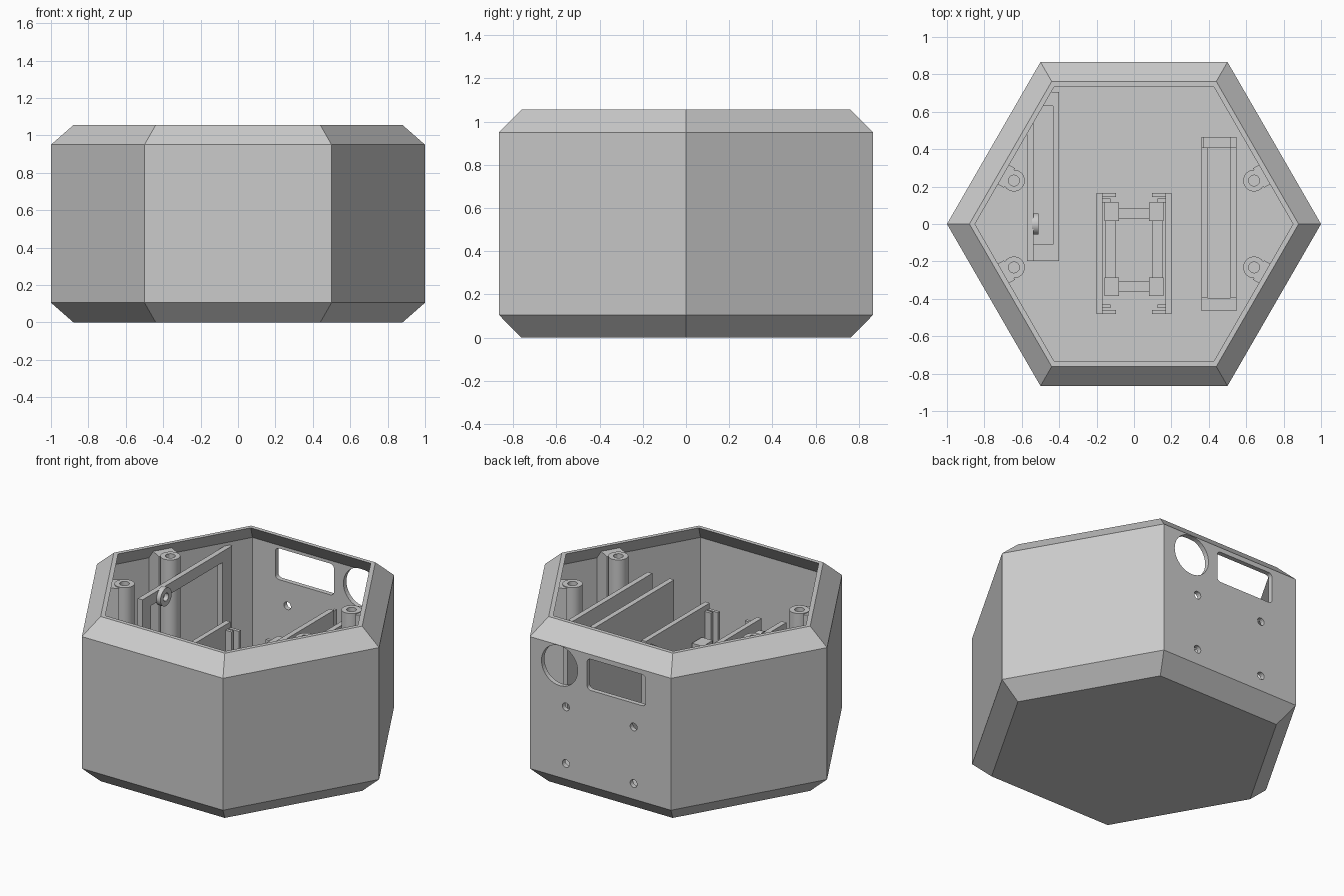
import bpy, bmesh, math
from mathutils import Vector, Matrix

if "Cube" in bpy.data.objects:
    bpy.data.objects.remove(bpy.data.objects["Cube"])

grey = bpy.data.materials.new("plain grey")
grey.diffuse_color = (0.6, 0.6, 0.6, 1)
grey.use_nodes = True
grey.node_tree.nodes["Principled BSDF"].inputs["Base Color"].default_value = grey.diffuse_color


def finish(bm, name):
    bmesh.ops.recalc_face_normals(bm, faces=bm.faces)
    me = bpy.data.meshes.new(name)
    bm.to_mesh(me)
    bm.free()
    me.materials.append(grey)
    ob = bpy.data.objects.new(name, me)
    bpy.context.collection.objects.link(ob)
    return ob


def prism(name, pts, vec, matrix=None):
    """Extrude a flat 3D outline along vec."""
    bm = bmesh.new()
    f = bm.faces.new([bm.verts.new(p) for p in pts])
    r = bmesh.ops.extrude_face_region(bm, geom=[f])
    bmesh.ops.translate(bm, vec=vec, verts=[v for v in r["geom"] if isinstance(v, bmesh.types.BMVert)])
    if matrix:
        bm.transform(matrix)
    return finish(bm, name)


def box(name, x0, x1, y0, y1, z0, z1):
    return prism(name, [(x0, y0, z0), (x1, y0, z0), (x1, y1, z0), (x0, y1, z0)], (0, 0, z1 - z0))


def lathe(name, prof, n, matrix=None, ring=False):
    """Revolve (radius, z) points in n flat steps; caps both ends, or joins them as a ring."""
    bm = bmesh.new()
    rows = [[bm.verts.new((r * math.cos(2 * math.pi * i / n), r * math.sin(2 * math.pi * i / n), z))
             for i in range(n)] for r, z in prof]
    for a, b in zip(rows, rows[1:] + ([rows[0]] if ring else [])):
        for i in range(n):
            j = (i + 1) % n
            bm.faces.new((a[i], a[j], b[j], b[i]))
    if not ring:
        bm.faces.new(rows[0])
        bm.faces.new(rows[-1])
    if matrix:
        bm.transform(matrix)
    return finish(bm, name)


def smooth(ob):
    bpy.ops.object.select_all(action='DESELECT')
    ob.select_set(True)
    bpy.context.view_layer.objects.active = ob
    bpy.ops.object.shade_smooth_by_angle(angle=math.radians(30))


# Hexagonal shell with chamfered top and bottom, open at the top
shell = lathe("shell", [(0.88, 0), (1, 0.105), (1, 0.95), (0.88, 1.055), (0.85, 1.055),
                        (0.965, 0.94), (0.965, 0.115), (0.865, 0.03)], 6)

# Openings in the back wall: round port, rounded rectangle, four screw holes
cutters = []
for x, z, r, n in [(0.29, 0.82, 0.128, 40)] + [(sx, sz, 0.025, 16) for sx in (-0.235, 0.245) for sz in (0.205, 0.568)]:
    m = Matrix.Translation((x, 0.75, z)) @ Matrix.Rotation(-math.pi / 2, 4, 'X')
    cutters.append(lathe("hole_cutter", [(r, 0), (r, 0.25)], n, m))
rounded = []
for k, (cx, cz) in enumerate([(0.07, 0.895), (-0.295, 0.895), (-0.295, 0.745), (0.07, 0.745)]):
    for s in range(5):
        a = math.pi / 2 * (k + s / 4)
        rounded.append((cx + 0.025 * math.cos(a), 0.75, cz + 0.025 * math.sin(a)))
cutters.append(prism("window_cutter", rounded, (0, 0.25, 0)))
for c in cutters:
    c.hide_render = True
    mod = shell.modifiers.new("cut", 'BOOLEAN')
    mod.object = c
    mod.solver = 'EXACT'
bpy.context.view_layer.objects.active = shell
for mod in list(shell.modifiers):
    bpy.ops.object.modifier_apply(modifier=mod.name)
for c in cutters:
    bpy.data.objects.remove(c)

# Four hollow screw posts, each backed by a block reaching the wall
for sx in (-1, 1):
    for sy in (-1, 1):
        post = lathe("screw_post", [(0.058, 0.02), (0.058, 1.01), (0.029, 1.01), (0.029, 0.85)], 32,
                     Matrix.Translation((sx * 0.642, sy * 0.232, 0)))
        smooth(post)
        out = Vector((sx * math.cos(math.pi / 6), sy * 0.5, 0))
        side = Vector((-out.y, out.x, 0))
        prof = [(0.70, 0.02), (0.77, 0.02), (0.845, 0.11), (0.845, 0.945), (0.785, 1.005), (0.70, 1.005)]
        mid = side * Vector((sx * 0.642, sy * 0.232, 0)).dot(side)
        prism("post_support", [out * d + mid - side * 0.06 + Vector((0, 0, z)) for d, z in prof], side * 0.12)

# Left holder: tall open frame, low tray and a round boss
FX, FW = -0.572, 0.034
prism("left_frame_post", [(FX, 0.61, 0.06), (FX, 0.71, 0.13), (FX, 0.71, 0.92), (FX, 0.61, 0.92)], (FW, 0, 0))
box("left_frame_front_post", FX, FX + FW, -0.198, -0.11, 0.02, 0.92)
box("left_frame_top_bar", FX, FX + FW, -0.11, 0.61, 0.85, 0.92)
box("left_frame_sill", FX, FX + FW, -0.11, 0.55, 0.02, 0.15)
box("left_tray_lip", -0.433, -0.401, -0.198, 0.706, 0.02, 0.2)
box("left_tray_front", FX + FW, -0.433, -0.198, -0.11, 0.02, 0.2)
box("left_tray_back", -0.485, -0.433, 0.63, 0.706, 0.02, 0.2)
boss = lathe("frame_boss", [(0.057, 0), (0.057, 0.035), (0.025, 0.035), (0.025, 0)], 32,
             Matrix.Translation((-0.545, 0, 0.87)) @ Matrix.Rotation(math.pi / 2, 4, 'Y'), ring=True)
smooth(boss)

# Centre holder: two facing channels with end tabs, joined by a low cradle
for s in (-1, 1):
    def mbox(name, x0, x1, *rest):
        box(name, min(s * x0, s * x1), max(s * x0, s * x1), *rest)
    mbox("centre_plate", 0.168, 0.2, -0.48, 0.165, 0.02, 0.74)
    for y0 in (-0.48, 0.145):
        mbox("centre_end_tab", 0.095, 0.168, y0, y0 + 0.02, 0.02, 0.705)
    for y0 in (-0.45, 0.115):
        mbox("centre_inner_tab", 0.125, 0.168, y0, y0 + 0.02, 0.02, 0.705)
    mbox("cradle_rail", 0.095, 0.155, -0.37, 0.07, 0.02, 0.5)
    for y0 in (-0.385, 0.015):
        mbox("cradle_block", 0.08, 0.157, y0, y0 + 0.1, 0.02, 0.56)
for y0 in (-0.36, 0.03):
    box("cradle_cross_bar", -0.09, 0.09, y0, y0 + 0.052, 0.02, 0.5)

# Right holder: two upright plates on a low base
for x0, x1 in ((0.36, 0.393), (0.515, 0.548)):
    box("right_plate", x0, x1, -0.395, 0.41, 0.02, 0.87)
    box("right_plate_end", x0, x0 + 0.015 if x0 < 0.4 else x1, 0.41, 0.465, 0.02, 0.85)
box("right_base_front", 0.36, 0.548, -0.465, -0.395, 0.02, 0.1)
box("right_base_back", 0.36, 0.548, 0.41, 0.465, 0.02, 0.1)
